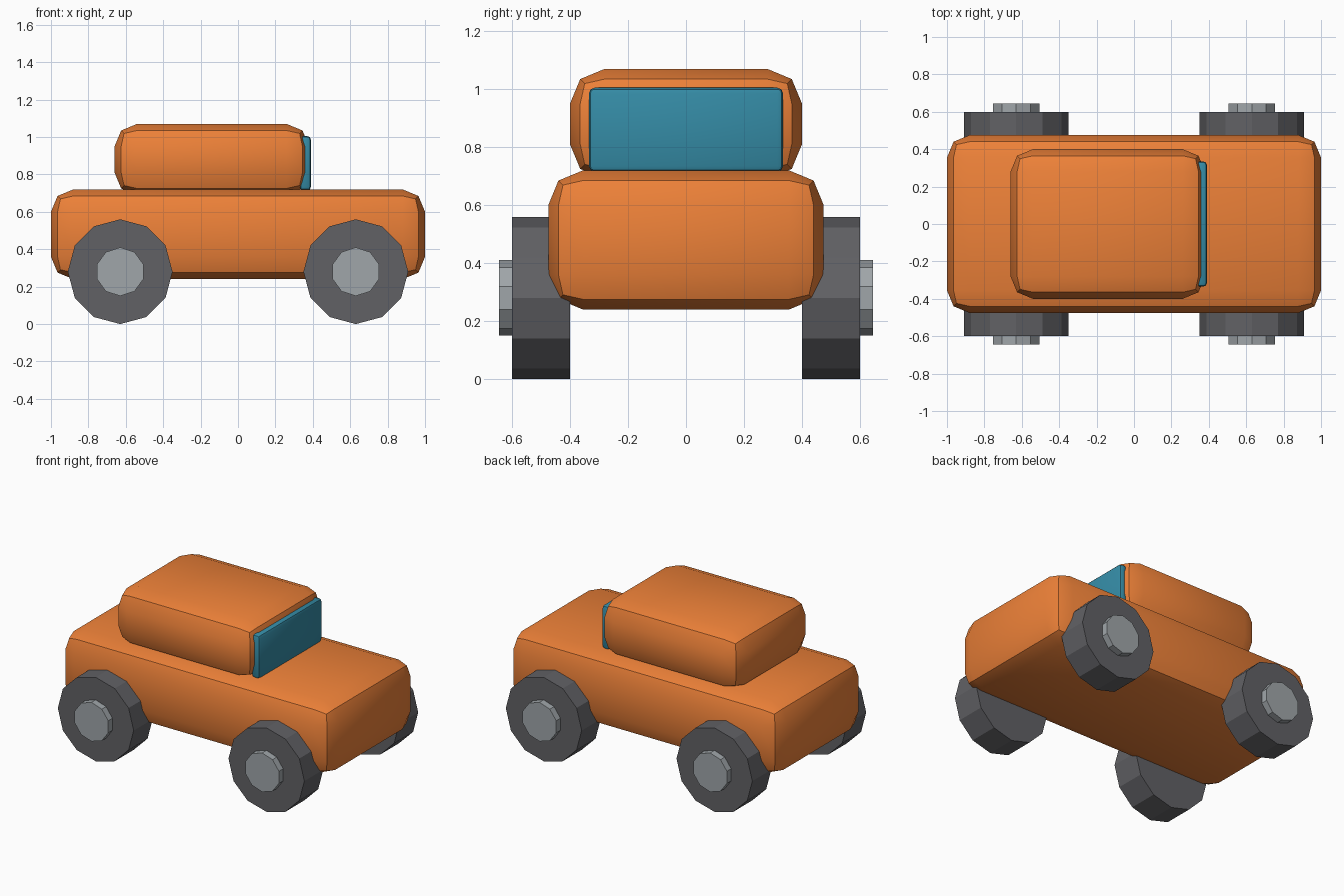
import bpy
from math import radians

if "Cube" in bpy.data.objects:
    bpy.data.objects.remove(bpy.data.objects["Cube"])


def material(name, rgb):
    m = bpy.data.materials.new(name)
    m.diffuse_color = (*rgb, 1)
    m.use_nodes = True
    m.node_tree.nodes["Principled BSDF"].inputs["Base Color"].default_value = m.diffuse_color
    return m


ORANGE = material("orange_paint", (0.85, 0.22, 0.04))
TEAL = material("teal_glass", (0.035, 0.26, 0.38))
RUBBER = material("dark_rubber", (0.12, 0.12, 0.13))
METAL = material("pale_metal", (0.35, 0.38, 0.40))


def rounded_box(name, center, size, bevel, mat):
    bpy.ops.mesh.primitive_cube_add(size=1, location=center)
    ob = bpy.context.object
    ob.name = name
    ob.scale = size
    bpy.ops.object.transform_apply(location=False, rotation=False, scale=True)
    mod = ob.modifiers.new("rounding", 'BEVEL')
    mod.width = bevel
    mod.segments = 2
    bpy.ops.object.modifier_apply(modifier=mod.name)
    bpy.ops.object.shade_smooth_by_angle(angle=radians(30))
    ob.data.materials.append(mat)
    return ob


def disc(name, center, radius, depth, sides, mat):
    bpy.ops.mesh.primitive_cylinder_add(vertices=sides, radius=radius, depth=depth,
                                        location=center, rotation=(radians(90), 0, 0))
    ob = bpy.context.object
    ob.name = name
    ob.data.materials.append(mat)
    return ob


# Body, cabin and windscreen
rounded_box("body", (0, 0, 0.48), (2.0, 0.95, 0.48), 0.12, ORANGE)
rounded_box("cabin", (-0.14, 0, 0.88), (1.04, 0.80, 0.38), 0.12, ORANGE)
rounded_box("windscreen", (0.36, 0, 0.86), (0.06, 0.67, 0.29), 0.02, TEAL)

# Four wheels with hubs on the outside
for x, end in ((0.63, "front"), (-0.63, "rear")):
    for s, side in ((-1, "right"), (1, "left")):
        disc(f"{end}_{side}_wheel", (x, s * 0.50, 0.28), 0.28, 0.20, 12, RUBBER)
        disc(f"{end}_{side}_hub", (x, s * 0.615, 0.28), 0.13, 0.06, 10, METAL)
